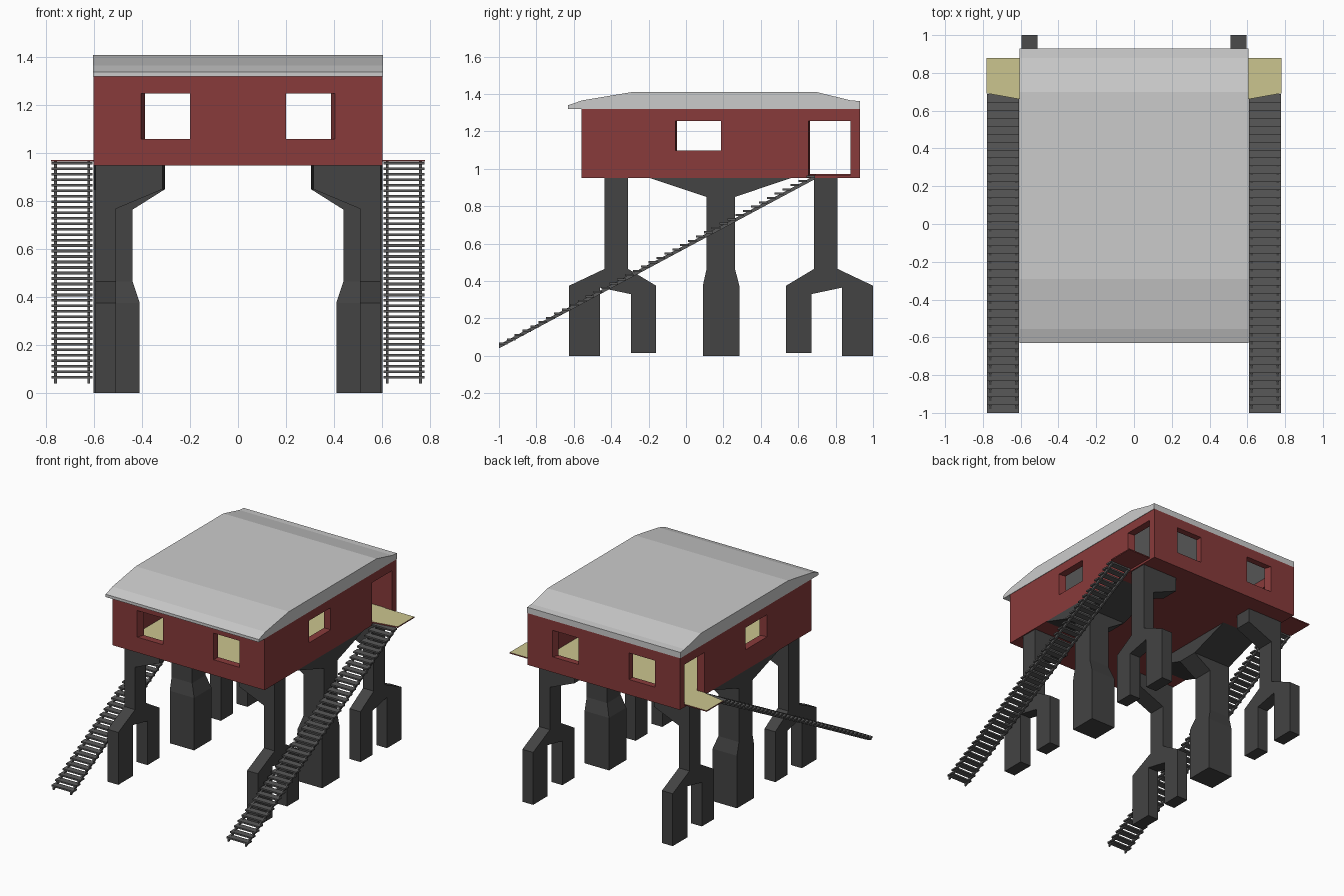
import bpy, bmesh

if "Cube" in bpy.data.objects:
    bpy.data.objects.remove(bpy.data.objects["Cube"])


def material(name, r, g, b):
    m = bpy.data.materials.new(name)
    m.diffuse_color = (r, g, b, 1)
    m.use_nodes = True
    m.node_tree.nodes["Principled BSDF"].inputs["Base Color"].default_value = m.diffuse_color
    return m


RED = material("wall_red", 0.246, 0.043, 0.043)
GREY = material("roof_grey", 0.60, 0.60, 0.60)
DARK = material("leg_charcoal", 0.056, 0.056, 0.056)
STEP = material("stair_grey", 0.098, 0.098, 0.098)
SAND = material("floor_sand", 0.60, 0.56, 0.275)


def add_loft(bm, rings):
    """Skin a list of equal-length point rings and cap both ends."""
    vs = [[bm.verts.new(p) for p in ring] for ring in rings]
    n = len(vs[0])
    for a, b in zip(vs, vs[1:]):
        for i in range(n):
            j = (i + 1) % n
            bm.faces.new((a[i], a[j], b[j], b[i]))
    bm.faces.new(vs[0][::-1])
    bm.faces.new(vs[-1])


def add_prism(bm, pts, axis, lo, hi):
    """Extrude a 2D profile along x, y or z."""
    def place(p, d):
        c = list(p)
        c.insert("xyz".index(axis), d)
        return c
    add_loft(bm, [[place(p, d) for p in pts] for d in (lo, hi)])


def add_box(bm, x0, x1, y0, y1, z0, z1):
    add_prism(bm, [(x0, y0), (x1, y0), (x1, y1), (x0, y1)], "z", z0, z1)


def finish(name, bm, *mats):
    bmesh.ops.recalc_face_normals(bm, faces=bm.faces)
    me = bpy.data.meshes.new(name)
    bm.to_mesh(me)
    bm.free()
    for m in mats:
        me.materials.append(m)
    ob = bpy.data.objects.new(name, me)
    bpy.context.collection.objects.link(ob)
    return ob


def cut(target, cutter):
    mod = target.modifiers.new("cut", "BOOLEAN")
    mod.operation = "DIFFERENCE"
    mod.solver = "EXACT"
    mod.object = cutter
    bpy.context.view_layer.objects.active = target
    bpy.ops.object.modifier_apply(modifier=mod.name)
    bpy.data.objects.remove(cutter)


SIDES = ((1, "right"), (-1, "left"))
FLOOR = 0.965

# Walls: hollow box, open at the top under the roof
bm = bmesh.new()
add_box(bm, -0.603, 0.603, -0.56, 0.93, 0.95, 1.32)
walls = finish("walls", bm, RED)
bm = bmesh.new()
add_box(bm, -0.55, 0.55, -0.51, 0.885, FLOOR, 1.4)
cut(walls, finish("room_cutter", bm, RED))

# Windows and doors, each with one slanted jamb
bm = bmesh.new()
for s, _ in SIDES:
    for out, inn in ((-0.56, -0.51), (0.93, 0.885)):
        d = 0.02 if out > 0 else -0.02
        add_prism(bm, [(s * 0.2, out + d), (s * 0.413, out + d),
                       (s * 0.38, inn - d), (s * 0.2, inn - d)], "z", 1.06, 1.25)
    for y0, y1, z0 in ((-0.06, 0.187, 1.097), (0.652, 0.88, FLOOR)):
        add_prism(bm, [(s * 0.62, y0), (s * 0.62, y1),
                       (s * 0.53, y1), (s * 0.53, y0 + 0.015)], "z", z0, 1.255)
cut(walls, finish("opening_cutter", bm, RED))

# Floor plate running out through the doors as two landings
half = [(0.55, -0.51), (0.55, 0.66), (0.603, 0.66), (0.78, 0.692),
        (0.78, 0.88), (0.55, 0.88), (0.55, 0.885)]
bm = bmesh.new()
add_prism(bm, half + [(-x, y) for x, y in reversed(half)], "z", FLOOR, 0.973)
floor = finish("floor_and_landings", bm, RED, SAND)
for p in floor.data.polygons:
    p.material_index = 1 if p.normal.z > 0.5 else 0

# Roof
bm = bmesh.new()
add_prism(bm, [(-0.63, 1.32), (-0.63, 1.34), (-0.555, 1.366), (-0.29, 1.41),
               (0.70, 1.41), (0.88, 1.366), (0.93, 1.362), (0.93, 1.32)],
          "x", -0.606, 0.606)
finish("roof", bm, GREY)

# Middle legs: heavy columns flaring under the house
MID = [(0, 0.41, 0.09, 0.285), (0.375, 0.41, 0.09, 0.285),
       (0.465, 0.44, 0.11, 0.262), (0.765, 0.44, 0.11, 0.262),
       (0.85, 0.305, 0.11, 0.262), (0.95, 0.305, -0.19, 0.56)]
for s, side in SIDES:
    bm = bmesh.new()
    add_loft(bm, [[(s * x0, y0, z), (s * 0.603, y0, z),
                   (s * 0.603, y1, z), (s * x0, y1, z)] for z, x0, y0, y1 in MID])
    finish(side + "_middle_leg", bm, DARK)

# Corner legs: forked feet, a stem and an inward bracket
FORK = [(-0.625, 0), (-0.46, 0), (-0.46, 0.365), (-0.295, 0.33), (-0.295, 0.015),
        (-0.16, 0.015), (-0.16, 0.375), (-0.31, 0.465), (-0.31, 0.95),
        (-0.435, 0.95), (-0.435, 0.465), (-0.625, 0.375)]
BRACKET = [(0.51, 0.768), (0.315, 0.85), (0.315, 0.95), (0.51, 0.95)]
for s, side in SIDES:
    for end in ("front", "back"):
        def my(y):
            return y if end == "front" else 0.375 - y
        bm = bmesh.new()
        add_prism(bm, [(my(y), z) for y, z in FORK], "x", s * 0.51, s * 0.595)
        add_prism(bm, [(s * x, z) for x, z in BRACKET], "y", my(-0.435), my(-0.31))
        finish(f"{end}_{side}_leg", bm, DARK)

# Stairs: two stringers and a row of treads on each side
COUNT = 40
for s, side in SIDES:
    bm = bmesh.new()
    for x in (0.617, 0.755):
        add_prism(bm, [(-1, 0.04), (0.69, 0.945), (0.69, 0.965), (-1, 0.06)],
                  "x", s * x, s * (x + 0.012))
    for i in range(COUNT):
        t = i / (COUNT - 1)
        y, z = -1 + 1.643 * t, 0.06 + 0.893 * t
        add_box(bm, s * 0.608, s * 0.778, y, y + 0.046, z, z + 0.011)
    finish(side + "_stairs", bm, STEP)
